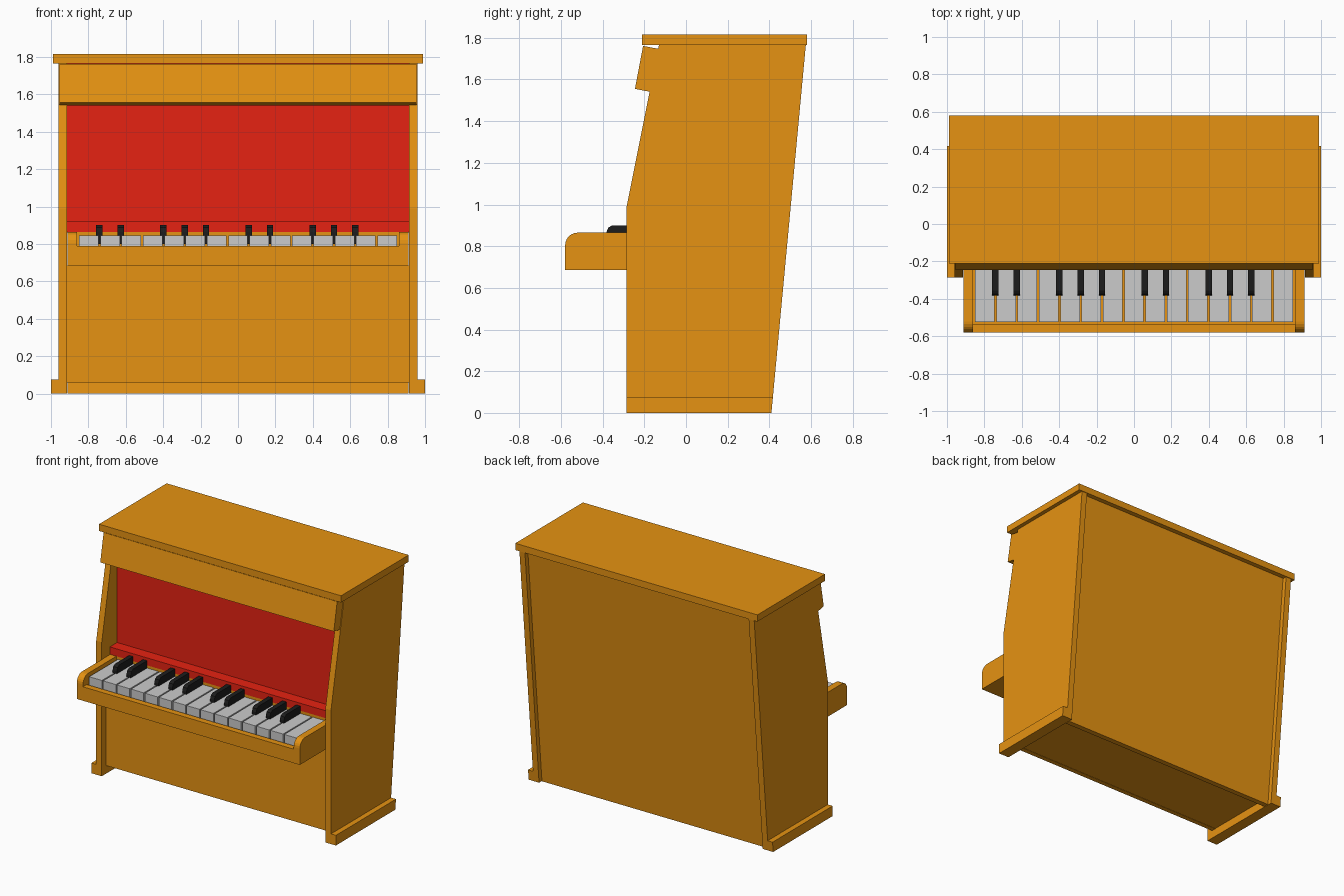
import bpy, bmesh, math

if "Cube" in bpy.data.objects:
    bpy.data.objects.remove(bpy.data.objects["Cube"])


def material(name, rgb):
    m = bpy.data.materials.new(name)
    m.diffuse_color = (*rgb, 1)
    m.use_nodes = True
    m.node_tree.nodes["Principled BSDF"].inputs["Base Color"].default_value = m.diffuse_color
    return m


WOOD = material("orange_wood", (0.79, 0.29, 0.006))
RED = material("red_panel", (0.79, 0.0165, 0.006))
BLACK = material("black_key", (0.012, 0.012, 0.012))


def extrude(name, profile, x0, x1, mat=None):
    """Extrude a (y, z) profile along x."""
    bm = bmesh.new()
    face = bm.faces.new([bm.verts.new((x0, y, z)) for y, z in profile])
    new = bmesh.ops.extrude_face_region(bm, geom=[face])["geom"]
    verts = [v for v in new if isinstance(v, bmesh.types.BMVert)]
    bmesh.ops.translate(bm, verts=verts, vec=(x1 - x0, 0, 0))
    bmesh.ops.recalc_face_normals(bm, faces=bm.faces)
    me = bpy.data.meshes.new(name)
    bm.to_mesh(me)
    bm.free()
    if mat:
        me.materials.append(mat)
    ob = bpy.data.objects.new(name, me)
    bpy.context.collection.objects.link(ob)
    return ob


def box(name, x0, x1, y0, y1, z0, z1, mat=None):
    return extrude(name, [(y0, z0), (y1, z0), (y1, z1), (y0, z1)], x0, x1, mat)


def mirror_x(ob):
    ob.modifiers.new("mirror", 'MIRROR').use_axis = (True, False, False)
    return ob


# Side walls and feet
side = [(-0.285, 0), (0.41, 0), (0.575, 1.765), (-0.13, 1.765), (-0.285, 0.99)]
mirror_x(extrude("side_wall", side, 0.915, 0.96, WOOD))
foot = [(-0.285, 0), (0.41, 0), (0.417, 0.075), (-0.285, 0.075)]
mirror_x(extrude("foot", foot, 0.96, 1.0, WOOD))

# Lid and tilted top fascia
box("lid", -0.99, 0.99, -0.21, 0.58, 1.765, 1.815, WOOD)
fascia = [(-0.245, 1.555), (-0.172, 1.541), (-0.132, 1.747), (-0.206, 1.761)]
extrude("top_fascia", fascia, -0.955, 0.955, WOOD)

# Slanted back, raised bottom board and lower front panel
back = [(0.34, 0), (0.38, 0), (0.545, 1.765), (0.505, 1.765)]
extrude("back_panel", back, -0.912, 0.912, WOOD)
box("bottom_board", -0.915, 0.915, -0.20, 0.36, 0.062, 0.1, WOOD)
box("lower_front_panel", -0.915, 0.915, -0.235, -0.20, 0.06, 0.685, WOOD)

# Red upper panel and ledge
box("red_front_panel", -0.915, 0.915, -0.105, -0.075, 0.86, 1.765, RED)
box("red_ledge", -0.915, 0.915, -0.19, -0.105, 0.865, 0.92, RED)

# Key bed with front lip, backing and rounded cheeks
box("key_bed", -0.865, 0.865, -0.535, -0.105, 0.685, 0.765, WOOD)
box("key_lip", -0.865, 0.865, -0.58, -0.535, 0.685, 0.788, WOOD)
box("key_backing", -0.865, 0.865, -0.19, -0.105, 0.765, 0.865, WOOD)
r = 0.06
arc = [(-0.58 + r - r * math.cos(a), 0.865 - r + r * math.sin(a))
       for a in (math.pi / 2 * i / 6 for i in range(7))]
cheek = [(-0.105, 0.865), (-0.105, 0.685), (-0.58, 0.685)] + arc
mirror_x(extrude("key_cheek", cheek, 0.862, 0.912, WOOD))

# White keys
step = 1.71 / 15
for i in range(15):
    x = -0.855 + i * step
    box(f"white_key_{i + 1}", x + 0.005, x + step - 0.005, -0.525, -0.19, 0.765, 0.845)

# Black keys with sloped fronts
sharp = [(-0.19, 0.80), (-0.382, 0.80), (-0.382, 0.865), (-0.374, 0.888),
         (-0.355, 0.9), (-0.19, 0.9)]
for i in (1, 2, 4, 5, 6, 8, 9, 11, 12, 13):
    x = -0.855 + i * step
    extrude(f"black_key_{i}", sharp, x - 0.017, x + 0.017, BLACK)
